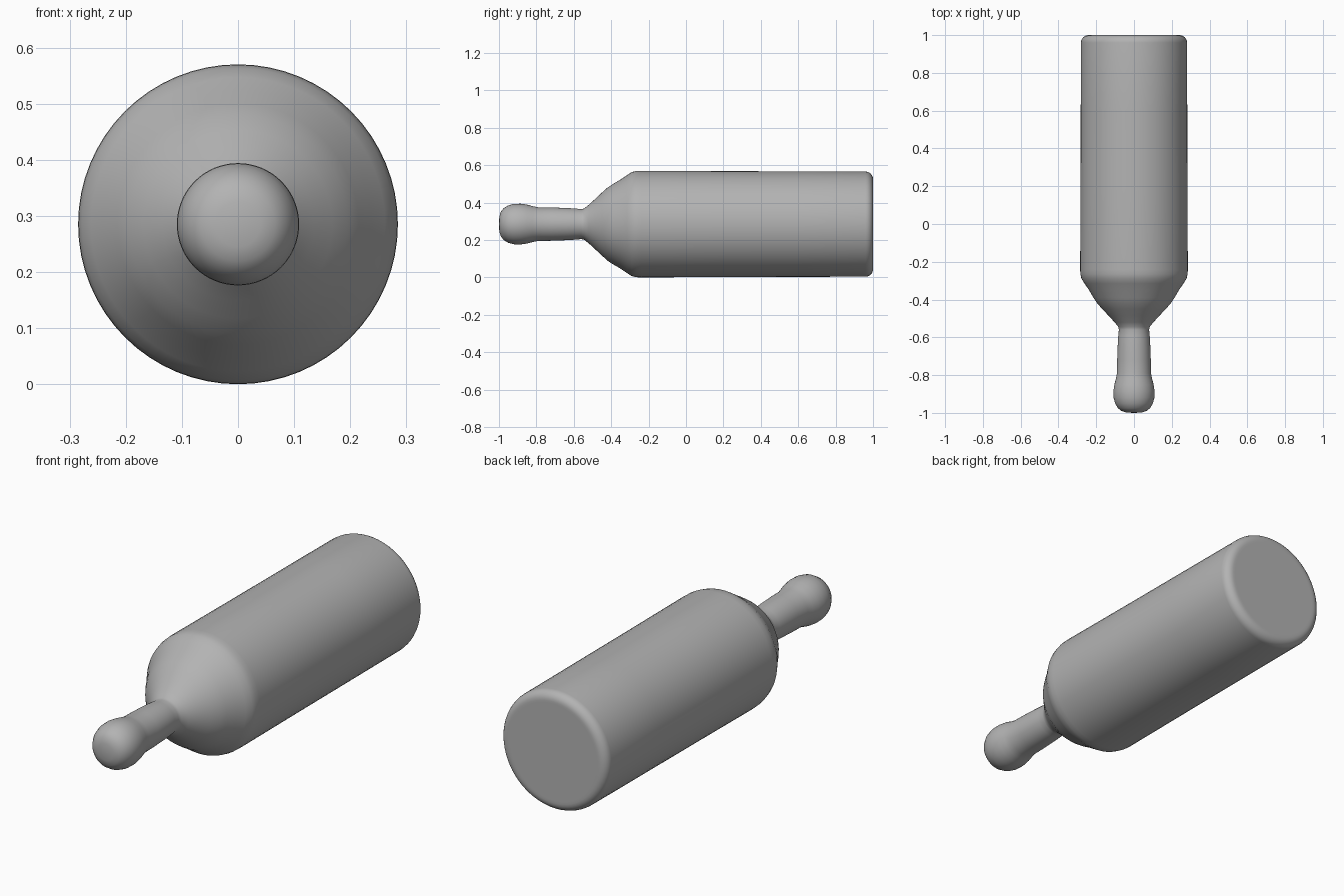
import bpy, bmesh, math
from mathutils import Vector

if "Cube" in bpy.data.objects:
    bpy.data.objects.remove(bpy.data.objects["Cube"], do_unlink=True)

AXIS_Z = 0.285
SIDES = 64

# Single plain grey material
grey = bpy.data.materials.new("plain grey")
grey.use_nodes = True
colour = (0.45, 0.45, 0.45, 1.0)
grey.diffuse_color = colour
grey.node_tree.nodes["Principled BSDF"].inputs["Base Color"].default_value = colour


def lathe(name, profile, material):
    """Revolve (y, radius) points around the lengthwise axis."""
    bm = bmesh.new()
    verts = [bm.verts.new((0, y, AXIS_Z + r)) for y, r in profile]
    edges = [bm.edges.new(pair) for pair in zip(verts, verts[1:])]
    bmesh.ops.spin(bm, geom=verts + edges, cent=(0, 0, AXIS_Z), axis=(0, 1, 0),
                   angle=math.tau, steps=SIDES, use_merge=False)
    bmesh.ops.remove_doubles(bm, verts=bm.verts, dist=0.0002)
    bmesh.ops.recalc_face_normals(bm, faces=bm.faces)
    mesh = bpy.data.meshes.new(name)
    bm.to_mesh(mesh)
    bm.free()
    mesh.materials.append(material)
    obj = bpy.data.objects.new(name, mesh)
    bpy.context.collection.objects.link(obj)
    bpy.ops.object.select_all(action="DESELECT")
    obj.select_set(True)
    bpy.context.view_layer.objects.active = obj
    bpy.ops.object.shade_smooth_by_angle(angle=math.radians(35))
    return obj


# Rounded knob and slim neck
knob = [(-1.0, 0.0), (-0.998, 0.04), (-0.99, 0.066), (-0.975, 0.085),
        (-0.95, 0.1), (-0.92, 0.108), (-0.885, 0.109), (-0.85, 0.104),
        (-0.82, 0.096), (-0.79, 0.09)]
neck = [(-0.72, 0.089), (-0.64, 0.086), (-0.59, 0.083), (-0.56, 0.08)]

# Flared shoulder
shoulder = [(-0.545, 0.083), (-0.52, 0.103), (-0.485, 0.135), (-0.45, 0.168),
            (-0.42, 0.195), (-0.39, 0.215), (-0.35, 0.238), (-0.315, 0.262),
            (-0.29, 0.278), (-0.265, 0.284)]

# Long cylinder with a rounded rim and flat end
radius, rim = 0.281, 0.04
barrel = [(-0.24, 0.285), (0.2, 0.283), (0.6, 0.282)]
barrel += [(1 - rim + rim * math.sin(a), radius - rim + rim * math.cos(a))
           for a in (math.radians(15 * i) for i in range(7))]
barrel += [(1.0, 0.23), (1.0, 0.0)]

lathe("bottle", knob + neck + shoulder + barrel, grey)
